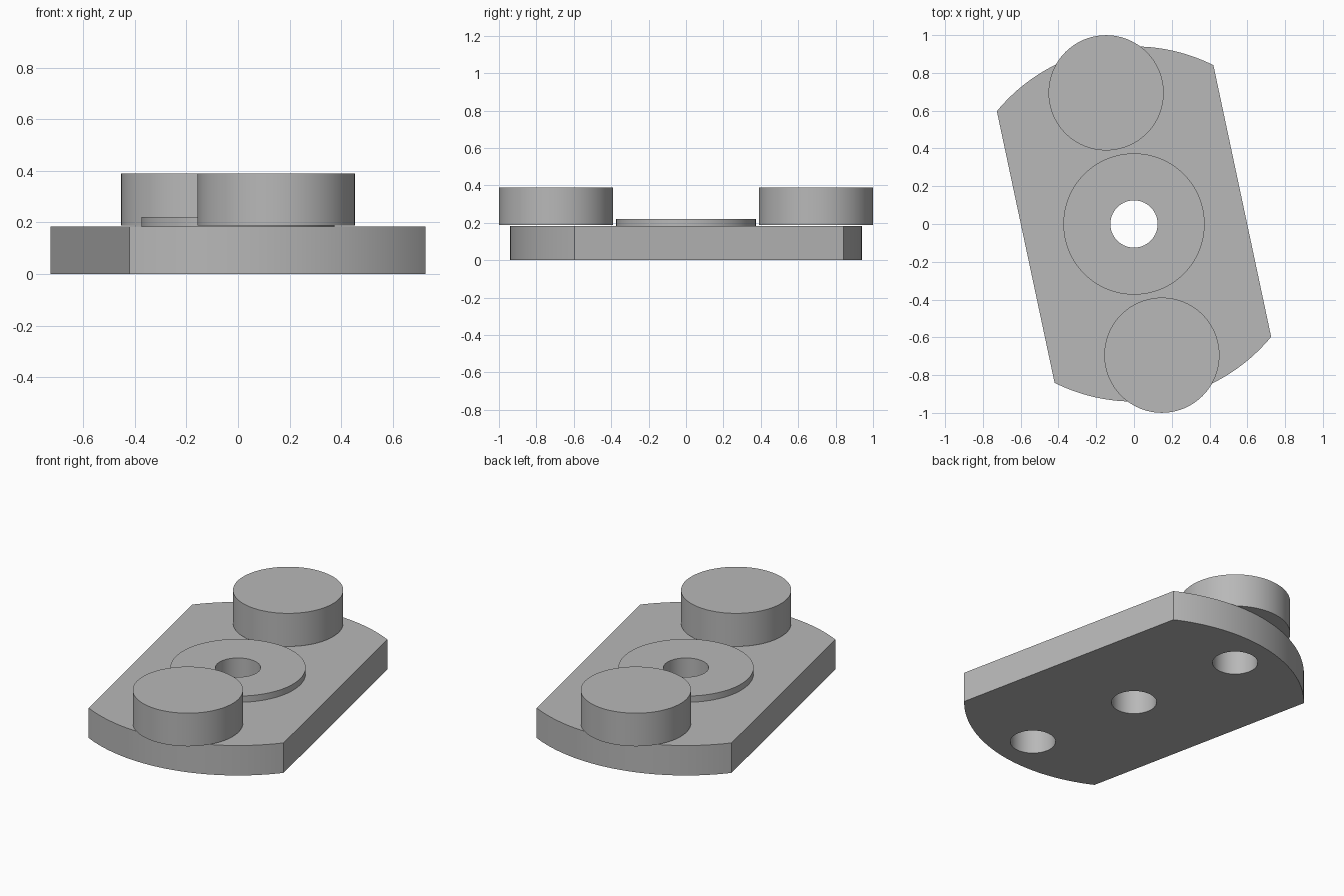
import bpy
import bmesh
from math import acos, cos, pi, radians, sin

if "Cube" in bpy.data.objects:
    bpy.data.objects.remove(bpy.data.objects["Cube"])

TILT = radians(12)        # plate's long axis turned from y
PLATE_R, HALF_WIDTH = 0.94, 0.586
PLATE_TOP, BOSS_TOP = 0.183, 0.221
ROLLER_BASE, ROLLER_TOP, ROLLER_R = 0.187, 0.389, 0.305
ROLLER_DIST, BOSS_R, HOLE_R = 0.71, 0.374, 0.125

grey = bpy.data.materials.new("plain_grey")
grey.use_nodes = True
colour = (0.48, 0.48, 0.48, 1)
grey.diffuse_color = colour
grey.node_tree.nodes["Principled BSDF"].inputs["Base Color"].default_value = colour


def prism(name, outline, z0, z1):
    """Extrude a flat outline between two heights."""
    bm = bmesh.new()
    base = bm.faces.new([bm.verts.new((x, y, z0)) for x, y in outline])
    grown = bmesh.ops.extrude_face_region(bm, geom=[base])
    tops = [v for v in grown["geom"] if isinstance(v, bmesh.types.BMVert)]
    bmesh.ops.translate(bm, verts=tops, vec=(0, 0, z1 - z0))
    bmesh.ops.recalc_face_normals(bm, faces=bm.faces)
    mesh = bpy.data.meshes.new(name)
    bm.to_mesh(mesh)
    bm.free()
    mesh.materials.append(grey)
    obj = bpy.data.objects.new(name, mesh)
    bpy.context.collection.objects.link(obj)
    return obj


def arc(r, start, end, steps):
    return [(r * cos(start + (end - start) * i / steps),
             r * sin(start + (end - start) * i / steps)) for i in range(steps + 1)]


def disc(name, r, centre, z0, z1):
    points = arc(r, 0, 2 * pi, 96)[:-1]
    return prism(name, [(x + centre[0], y + centre[1]) for x, y in points], z0, z1)


def select(obj):
    bpy.ops.object.select_all(action='DESELECT')
    obj.select_set(True)
    bpy.context.view_layer.objects.active = obj


def combine(obj, tool, operation):
    select(obj)
    mod = obj.modifiers.new(operation.lower(), 'BOOLEAN')
    mod.operation, mod.object, mod.solver = operation, tool, 'EXACT'
    bpy.ops.object.modifier_apply(modifier=mod.name)
    bpy.data.objects.remove(tool)


# Plate: a disc trimmed by two parallel flats
edge = acos(HALF_WIDTH / PLATE_R)
outline = []
for turn in (TILT, TILT + pi):
    outline += arc(PLATE_R, turn + pi - edge, turn + edge, 48)[::-1]
plate = prism("base_plate", outline, 0, PLATE_TOP)

# Raised centre boss
boss = disc("centre_boss", BOSS_R, (0, 0), PLATE_TOP / 2, BOSS_TOP)
combine(plate, boss, 'UNION')

# Rollers at both ends, and the three holes through the plate
axis = (-ROLLER_DIST * sin(TILT), ROLLER_DIST * cos(TILT))
parts = [plate]
for side, label in ((1, "back"), (-1, "front"), (0, "centre")):
    centre = (axis[0] * side, axis[1] * side)
    hole = disc("hole_cutter", HOLE_R, centre, -0.1, 0.3)
    hole.hide_render = True
    combine(plate, hole, 'DIFFERENCE')
    if side:
        parts.append(disc(label + "_roller", ROLLER_R, centre, ROLLER_BASE, ROLLER_TOP))

for part in parts:
    select(part)
    bpy.ops.object.shade_smooth_by_angle(angle=radians(30))
